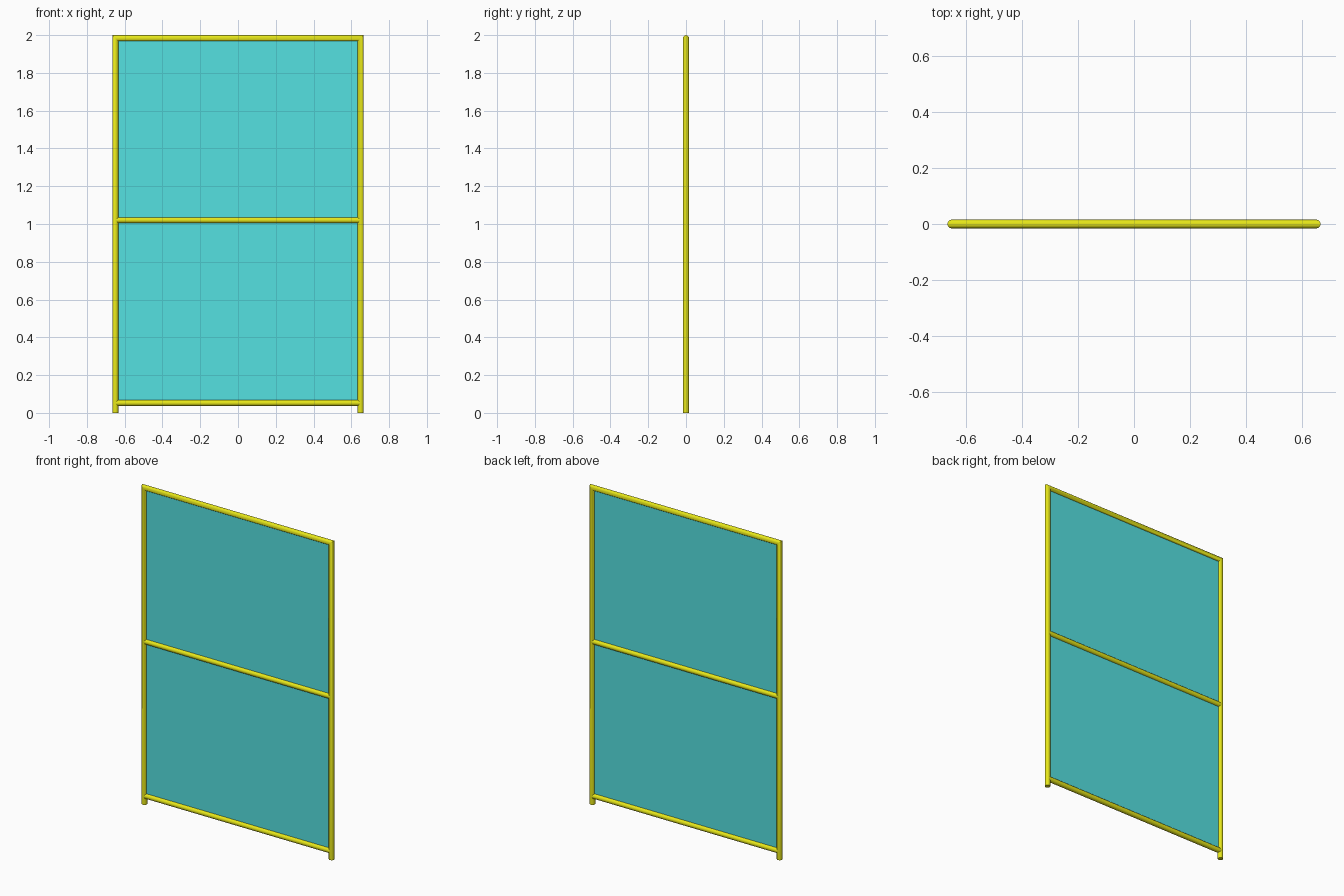
import bpy, bmesh, math
from mathutils import Vector

if "Cube" in bpy.data.objects:
    bpy.data.objects.remove(bpy.data.objects["Cube"])

R = 0.016          # tube radius
SIDES = 12
XC = 0.665 - R     # post centre line
TOP, MID, LOW = 2 - R, 1.02, 0.052


def material(name, color):
    m = bpy.data.materials.new(name)
    m.diffuse_color = color
    m.use_nodes = True
    m.node_tree.nodes["Principled BSDF"].inputs["Base Color"].default_value = m.diffuse_color
    return m


yellow = material("yellow_paint", (0.8, 0.8, 0.01, 1))
cyan = material("cyan_mesh", (0.09, 0.75, 0.75, 1))


def tube(name, path):
    """Mitred tube along a path in the XZ plane."""
    pts = [Vector((x, 0, z)) for x, z in path]
    bm = bmesh.new()
    rings = []
    for i, p in enumerate(pts):
        d0 = (p - pts[i - 1]).normalized() if i else (pts[1] - p).normalized()
        d1 = (pts[i + 1] - p).normalized() if i < len(pts) - 1 else d0
        n0, n1 = Vector((-d0.z, 0, d0.x)), Vector((-d1.z, 0, d1.x))
        side = (n0 + n1) / (1 + n0.dot(n1))
        ring = []
        for k in range(SIDES):
            a = 2 * math.pi * k / SIDES
            ring.append(bm.verts.new(p + R * (math.cos(a) * side + math.sin(a) * Vector((0, 1, 0)))))
        rings.append(ring)
    for a, b in zip(rings, rings[1:]):
        for k in range(SIDES):
            j = (k + 1) % SIDES
            bm.faces.new((a[k], a[j], b[j], b[k]))
    bm.faces.new(rings[0])
    bm.faces.new(rings[-1])
    finish(bm, name, yellow)


def finish(bm, name, mat):
    bmesh.ops.recalc_face_normals(bm, faces=bm.faces)
    me = bpy.data.meshes.new(name)
    bm.to_mesh(me)
    bm.free()
    me.materials.append(mat)
    ob = bpy.data.objects.new(name, me)
    bpy.context.collection.objects.link(ob)
    bpy.ops.object.select_all(action='DESELECT')
    ob.select_set(True)
    bpy.context.view_layer.objects.active = ob
    bpy.ops.object.shade_smooth_by_angle(angle=math.radians(40))


# Outer frame: two posts joined by the top rail with mitred corners
tube("outer_frame", [(-XC, 0), (-XC, TOP), (XC, TOP), (XC, 0)])

# Cross rails
for name, z in (("middle_rail", MID), ("bottom_rail", LOW)):
    tube(name, [(-XC, z), (XC, z)])

# Thin infill panels, tucked into the tubes
for name, z0, z1 in (("lower_panel", LOW, MID), ("upper_panel", MID, TOP)):
    bm = bmesh.new()
    bmesh.ops.create_cube(bm, size=1)
    for v in bm.verts:
        v.co = (v.co.x * 2 * (XC - R * 0.7), v.co.y * 0.003,
                (z0 + z1) / 2 + v.co.z * (z1 - z0 - R * 1.4))
    finish(bm, name, cyan)
